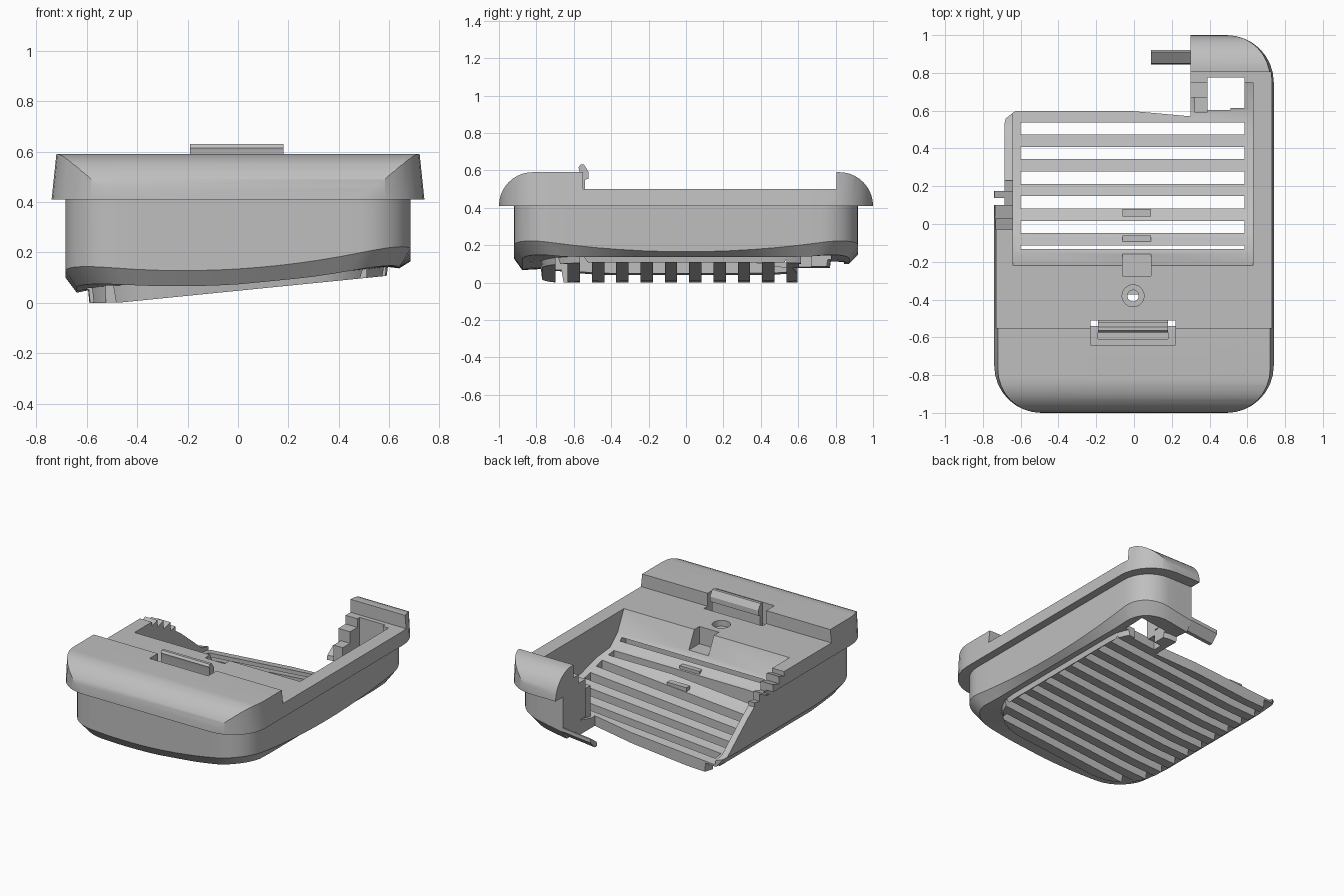
import bpy, bmesh, math
from mathutils import Vector

cube = bpy.data.objects.get("Cube")
if cube:
    bpy.data.objects.remove(cube, do_unlink=True)

gray = bpy.data.materials.new("plain gray")
gray.use_nodes = True
COLOR = (0.52, 0.52, 0.52, 1)
gray.diffuse_color = COLOR
gray.node_tree.nodes["Principled BSDF"].inputs["Base Color"].default_value = COLOR


def finish(bm, name):
    bmesh.ops.recalc_face_normals(bm, faces=bm.faces)
    mesh = bpy.data.meshes.new(name)
    bm.to_mesh(mesh)
    bm.free()
    mesh.materials.append(gray)
    ob = bpy.data.objects.new(name, mesh)
    bpy.context.collection.objects.link(ob)
    return ob


def prism(name, points, lo, hi, axis="x", shear=0.0):
    """Extrude a closed profile: yz profile along x (low points may tilt), or xy profile along z."""
    bm = bmesh.new()
    ends = []
    for t in (lo, hi):
        if axis == "x":
            ends.append([bm.verts.new((t, a, b + (shear * t if b < 0.25 else 0))) for a, b in points])
        else:
            ends.append([bm.verts.new((a, b, t)) for a, b in points])
    n = len(points)
    bm.faces.new(ends[0])
    bm.faces.new(ends[1])
    for i in range(n):
        j = (i + 1) % n
        bm.faces.new((ends[0][i], ends[0][j], ends[1][j], ends[1][i]))
    return finish(bm, name)


def boxes(name, spans):
    bm = bmesh.new()
    for x0, x1, y0, y1, z0, z1 in spans:
        made = bmesh.ops.create_cube(bm, size=1)["verts"]
        for v in made:
            v.co = Vector((x1 if v.co.x > 0 else x0, y1 if v.co.y > 0 else y0, z1 if v.co.z > 0 else z0))
    return finish(bm, name)


def rounded(hx, hy, r, seg=8, side=12):
    """Rounded rectangle outline with subdivided straight sides."""
    corners = [(hx - r, hy - r, 0), (r - hx, hy - r, 1), (r - hx, r - hy, 2), (hx - r, r - hy, 3)]
    arcs = []
    for cx, cy, q in corners:
        arcs.append([Vector((cx + r * math.cos((q + k / seg) * math.pi / 2),
                             cy + r * math.sin((q + k / seg) * math.pi / 2))) for k in range(seg + 1)])
    pts = []
    for i, arc in enumerate(arcs):
        nxt = arcs[(i + 1) % 4][0]
        pts += arc + [arc[-1].lerp(nxt, k / side) for k in range(1, side)]
    return pts


def loft(name, rings):
    """Skin a stack of (outline, height rule) rings; close both ends."""
    bm = bmesh.new()
    loops = [[bm.verts.new((p.x, p.y, f(p.x, p.y))) for p in pts] for pts, f in rings]
    n = len(loops[0])
    for a, b in zip(loops, loops[1:]):
        for i in range(n):
            j = (i + 1) % n
            bm.faces.new((a[i], a[j], b[j], b[i]))
    bm.faces.new(loops[0])
    hub = bm.verts.new((0, 0, rings[-1][1](0, 0)))
    for i in range(n):
        bm.faces.new((loops[-1][i], loops[-1][(i + 1) % n], hub))
    return finish(bm, name)


def boolean(ob, tool, operation):
    mod = ob.modifiers.new(operation.lower(), "BOOLEAN")
    mod.operation = operation
    mod.solver = "EXACT"
    mod.object = tool
    bpy.context.view_layer.objects.active = ob
    bpy.ops.object.modifier_apply(modifier=mod.name)
    bpy.data.objects.remove(tool, do_unlink=True)


# Height rules of the tilted underside
def belly(x, y):
    return max(0.0, 0.048 + 0.1 * x)


def wall_foot(x, y):
    return max(0.1, 0.122 + 0.0625 * x + 0.015 * y * y + 0.17 * x * x * y * y)


def lip(x, y):
    return max(wall_foot(x, y) - 0.06, belly(x, y) + 0.025)


def ledge(x, y):
    return lip(x, y) + 0.01


def level(z):
    return lambda x, y: z


# Lower shell: chamfered foot, flat ledge, then the raised slat block
base = rounded(0.59, 0.77, 0.3)
shell = loft("shell", [
    (rounded(0.685, 0.92, 0.2), level(0.45)),
    (rounded(0.685, 0.92, 0.2), wall_foot),
    (rounded(0.64, 0.875, 0.2), lip),
    (rounded(0.595, 0.775, 0.3), ledge),
    (base, belly),
    ([p * 0.66 for p in base], belly),
    ([p * 0.33 for p in base], belly)])

# Overhanging rim, high and rounded at both ends
arc = [(0.82 + 0.18 * math.cos(t * math.pi / 20), 0.41 + 0.18 * math.sin(t * math.pi / 20)) for t in range(11)]
profile = [(-y, z) for y, z in arc] + [(-0.55, 0.59), (-0.55, 0.5), (0.805, 0.5), (0.805, 0.59)] + arc[::-1]
rim = prism("rim", profile, -0.9, 0.9)
outline = loft("rim_outline", [(rounded(0.718, 1, 0.23), level(0.62)), (rounded(0.74, 1, 0.25), level(0.41)),
                               (rounded(0.743, 1, 0.25), level(0.38))])
boolean(rim, outline, "INTERSECT")
boolean(shell, rim, "UNION")

# Scooped bay
scoop = [(-0.22, 0.8), (-0.22, 0.5), (-0.15, 0.36), (-0.07, 0.29), (0.08, 0.225), (0.245, 0.18),
         (0.45, 0.14), (0.6, 0.12), (0.75, 0.16), (0.75, 0.8)]
boolean(shell, prism("scoop_cutter", scoop, -0.64, 0.63, shear=0.08), "DIFFERENCE")

# Open rear edge
rear = [(-1, 0.5), (-0.72, 0.5), (-0.69, 0.55), (-0.63, 0.597), (0, 0.597), (0.3, 0.57), (0.3, 1.2), (-1, 1.2)]
boolean(shell, prism("rear_cutter", rear, -0.5, 1, "z"), "DIFFERENCE")

# Stepped and sloping break in the side wall
steps = [(-0.03, 0.8), (-0.03, 0.47), (0.03, 0.49), (0.03, 0.44), (0.1, 0.46), (0.1, 0.4), (0.175, 0.42),
         (0.175, 0.36), (0.23, 0.37), (0.23, 0.34), (0.3, 0.29), (0.52, 0.11), (0.7, 0.07), (0.7, 0.8)]
boolean(shell, prism("side_cutter", steps, -1, -0.62), "DIFFERENCE")

# Vent slots between the slats, shorter where the block rounds off
slots = []
for k in range(-1, 10):
    y = 0.505 - 0.13 * k
    trim = 0.075 if k in (-1, 9) else 0
    slots.append((0.34 if k < 0 else -0.6 + trim, 0.585 - trim, y - 0.032, y + 0.032, -0.2, 0.345))
boolean(shell, boxes("slot_cutter", slots), "DIFFERENCE")

# Latch recess, its openings, the centre notch and the corner well
boolean(shell, boxes("recess_cutter", [(-0.23, 0.22, -0.64, -0.51, 0.44, 0.8)]), "DIFFERENCE")
boolean(shell, boxes("opening_cutter", [
    (-0.23, -0.19, -0.54, -0.511, 0.3, 0.47), (0.18, 0.219, -0.54, -0.511, 0.3, 0.47),
    (-0.19, 0.18, -0.61, -0.575, 0.36, 0.47),
    (-0.06, 0.09, -0.275, -0.14, 0.38, 0.8),
    (0.39, 0.585, 0.615, 0.775, -0.2, 0.8)]), "DIFFERENCE")


# Screw hole with a shallow countersink
def disc(radius):
    return [(-0.005 + radius * math.cos(a * math.pi / 16), -0.38 + radius * math.sin(a * math.pi / 16))
            for a in range(32)]


boolean(shell, prism("counterbore_cutter", disc(0.058), 0.46, 0.7, "z"), "DIFFERENCE")
boolean(shell, prism("hole_cutter", disc(0.03), 0.3, 0.7, "z"), "DIFFERENCE")

# Spring latch with a hooked tip
hook = [(-0.57, 0.43), (-0.57, 0.6), (-0.575, 0.615), (-0.565, 0.63), (-0.545, 0.63), (-0.52, 0.59),
        (-0.52, 0.555), (-0.54, 0.55), (-0.54, 0.43)]
latch = prism("latch", hook, -0.19, 0.18)

# Corner post with lower ledges, and small centre clips
post = boxes("corner_post", [(0.3, 0.39, 0.75, 0.8, 0.18, 0.5), (0.3, 0.39, 0.67, 0.75, 0.18, 0.44),
                             (0.32, 0.39, 0.59, 0.67, 0.14, 0.36)])
clips = boxes("centre_clips", [(-0.06, 0.09, -0.11, -0.06, 0.2, 0.31), (-0.06, 0.09, 0.04, 0.08, 0.15, 0.25)])

# Remaining strip of the rear lip
strip = [(0.845, 0.09), (0.87, 0.09), (0.92, 0.14), (0.92, 0.165), (0.91, 0.165), (0.85, 0.12)]
rear_strip = prism("rear_lip_strip", strip, 0.09, 0.34, shear=0.1)

for ob in (shell, latch, post, clips, rear_strip):
    bpy.ops.object.select_all(action="DESELECT")
    ob.select_set(True)
    bpy.context.view_layer.objects.active = ob
    bpy.ops.object.shade_smooth_by_angle(angle=math.radians(30))
